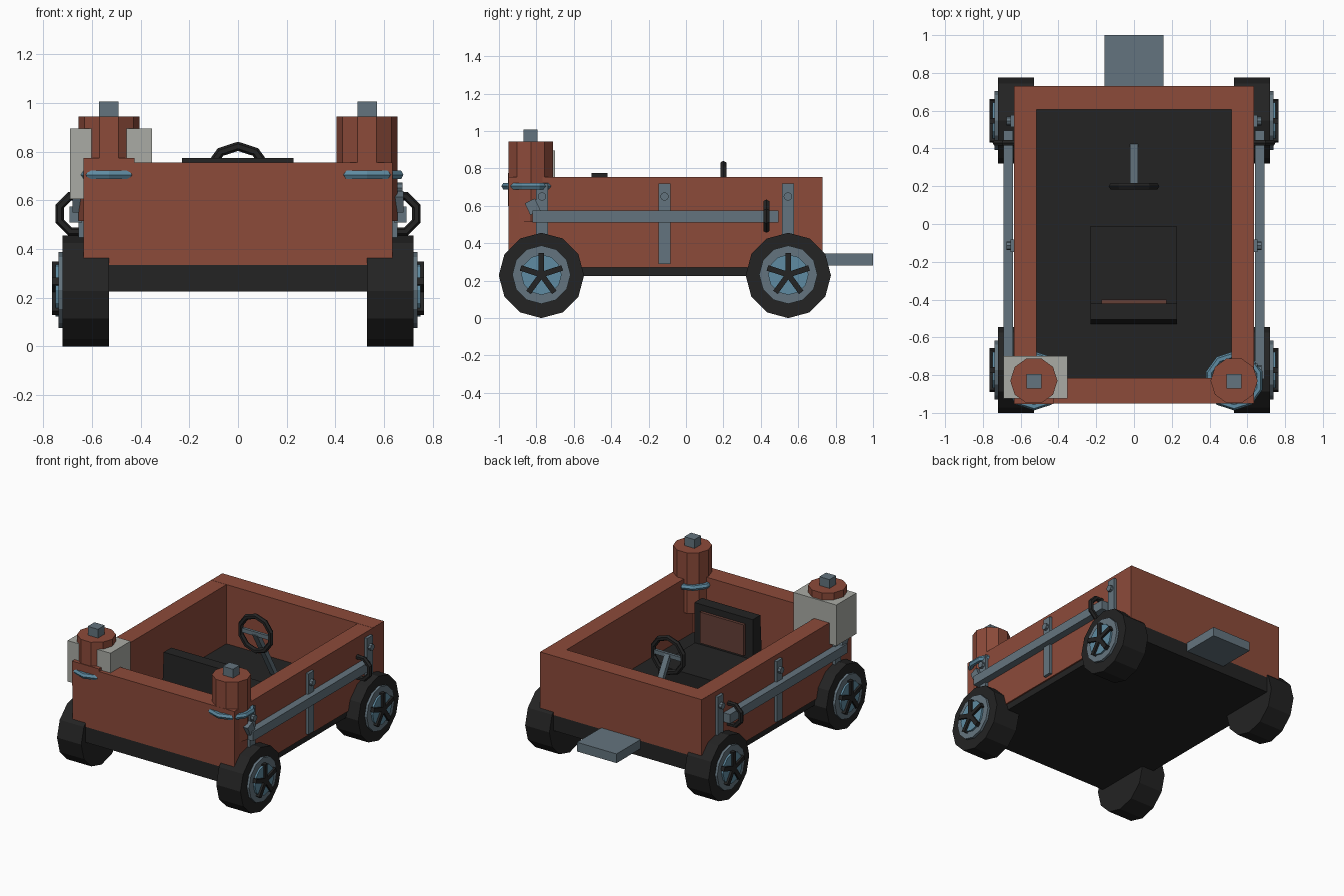
import bpy, bmesh, math
from mathutils import Matrix, Vector

if "Cube" in bpy.data.objects:
    bpy.data.objects.remove(bpy.data.objects["Cube"])


def material(name, rgb):
    m = bpy.data.materials.new(name)
    m.diffuse_color = (*rgb, 1)
    m.use_nodes = True
    m.node_tree.nodes["Principled BSDF"].inputs["Base Color"].default_value = m.diffuse_color
    return m


RED = material("brick red", (0.262, 0.069, 0.042))
BROWN = material("dark brown", (0.13, 0.05, 0.037))
STEEL = material("steel grey", (0.127, 0.175, 0.21))
BLUE = material("light blue", (0.114, 0.26, 0.36))
BLACK = material("black", (0.017, 0.017, 0.017))
CREAM = material("pale grey", (0.40, 0.41, 0.375))


def finish(name, bm, mat):
    bmesh.ops.recalc_face_normals(bm, faces=bm.faces)
    me = bpy.data.meshes.new(name)
    bm.to_mesh(me)
    bm.free()
    me.materials.append(mat)
    ob = bpy.data.objects.new(name, me)
    bpy.context.collection.objects.link(ob)
    return ob


def box(name, x, y, z, mat, rot=None):
    """Box from (min, max) ranges, optionally turned about its centre."""
    bm = bmesh.new()
    bmesh.ops.create_cube(bm, size=1)
    size = [r[1] - r[0] for r in (x, y, z)]
    mid = Vector([(r[0] + r[1]) / 2 for r in (x, y, z)])
    m = Matrix.Translation(mid) @ (rot or Matrix()) @ Matrix.Diagonal((*size, 1))
    bm.transform(m)
    return finish(name, bm, mat)


def cyl(name, centre, r, depth, sides, axis, mat, turn=0.0):
    bm = bmesh.new()
    bmesh.ops.create_cone(bm, cap_ends=True, segments=sides, radius1=r, radius2=r, depth=depth)
    m = Matrix.Rotation(turn, 4, 'Z')
    if axis == 'X':
        m = Matrix.Rotation(math.pi / 2, 4, 'Y') @ m
    bm.transform(Matrix.Translation(centre) @ m)
    return finish(name, bm, mat)


def ring(name, centre, major, minor, n, k, axis, mat):
    """Low-poly torus around the Z or Y axis."""
    bm = bmesh.new()
    rows = []
    for i in range(n):
        a = 2 * math.pi * (i + 0.5) / n
        row = []
        for j in range(k):
            b = 2 * math.pi * j / k
            r = major + minor * math.cos(b)
            row.append(bm.verts.new((r * math.cos(a), r * math.sin(a), minor * math.sin(b))))
        rows.append(row)
    for i in range(n):
        p, q = rows[i], rows[(i + 1) % n]
        for j in range(k):
            bm.faces.new((p[j], q[j], q[(j + 1) % k], p[(j + 1) % k]))
    m = Matrix.Rotation(math.pi / 2, 4, 'X') if axis == 'Y' else Matrix()
    bm.transform(Matrix.Translation(centre) @ m)
    return finish(name, bm, mat)


def span(s, a, b):
    """Mirror an x range to side s."""
    return (a, b) if s > 0 else (-b, -a)


# Chassis, floor and hitch plate
box("chassis", (-0.625, 0.625), (-0.95, 0.73), (0.225, 0.335), BLACK)
box("hitch_plate", (-0.155, 0.155), (0.70, 1.0), (0.28, 0.345), STEEL)

# Body walls
box("front_wall", (-0.634, 0.634), (-0.95, -0.815), (0.335, 0.755), RED)
box("back_wall", (-0.634, 0.634), (0.605, 0.73), (0.335, 0.755), RED)

for s, side in ((-1, "left"), (1, "right")):
    box(side + "_wall", span(s, 0.515, 0.635), (-0.948, 0.728), (0.27, 0.754), RED)

    # Corner post with cap and clamp ring
    post = (s * 0.53, -0.83, 0.73)
    cyl(side + "_post", post, 0.125, 0.43, 10, 'Z', RED, math.radians(18))
    box(side + "_post_cap", (s * 0.53 - 0.04, s * 0.53 + 0.04), (-0.87, -0.795), (0.94, 1.007), STEEL)
    ring(side + "_post_ring", (s * 0.53, -0.83, 0.705), 0.137, 0.02, 10, 6, 'Z', BLUE)

    # Straps with bolts, side rail and rail loop
    for y, z0 in ((-0.77, 0.30), (-0.115, 0.29), (0.545, 0.30)):
        box(side + "_strap", span(s, 0.62, 0.655), (y - 0.032, y + 0.032), (z0, 0.72), STEEL)
        cyl(side + "_strap_bolt", (s * 0.66, y, 0.65), 0.023, 0.03, 8, 'X', STEEL)
    box(side + "_rail", span(s, 0.64, 0.692), (-0.82, 0.495), (0.51, 0.575), STEEL)
    box(side + "_rail_end", span(s, 0.635, 0.68), (-0.85, -0.79), (0.56, 0.63), STEEL,
        Matrix.Rotation(math.radians(25), 4, 'X'))
    ring(side + "_rail_loop", (s * 0.66, 0.43, 0.545), 0.078, 0.018, 8, 6, 'Y', BLACK)

    # Wheels: tyre, rim, hub disc and five spokes
    for y, end in ((-0.773, "front"), (0.547, "back")):
        nm = end + "_" + side
        cyl(nm + "_tyre", (s * 0.625, y, 0.228), 0.228, 0.19, 12, 'X', BLACK)
        cyl(nm + "_rim", (s * 0.71, y, 0.232), 0.156, 0.055, 12, 'X', STEEL)
        cyl(nm + "_hub_disc", (s * 0.72, y, 0.232), 0.108, 0.06, 12, 'X', BLUE)
        for i in range(5):
            a = 2 * math.pi * i / 5
            cy, cz = y - 0.057 * math.sin(a), 0.232 + 0.057 * math.cos(a)
            box(nm + "_spoke", span(s, 0.73, 0.764), (cy - 0.015, cy + 0.015),
                (cz - 0.06, cz + 0.06), BLACK, Matrix.Rotation(a, 4, 'X'))

# Storage box around the left post, with a small backing plate
box("storage_box", (-0.69, -0.353), (-0.925, -0.70), (0.605, 0.895), CREAM)
box("post_backing", (-0.635, -0.425), (-0.953, -0.92), (0.60, 0.775), RED)

# Seat
box("seat_cushion", (-0.23, 0.225), (-0.45, -0.01), (0.33, 0.49), BLACK)
back = box("seat_back", (-0.23, 0.228), (-0.53, -0.42), (0.33, 0.775), BLACK)
for v in back.data.vertices:  # back face slopes in towards the top
    if v.co.z > 0.7 and v.co.y < -0.5:
        v.co.y = -0.505
box("seat_back_panel", (-0.172, 0.172), (-0.425, -0.40), (0.51, 0.73), BROWN)

# Steering wheel, crossbar and column
ring("steering_wheel", (0, 0.2, 0.70), 0.122, 0.019, 10, 6, 'Y', BLACK)
box("steering_crossbar", (-0.115, 0.115), (0.19, 0.21), (0.685, 0.715), STEEL)
top, foot = Vector((0, 0.2, 0.70)), Vector((0, 0.41, 0.33))
mid, length = (top + foot) / 2, (top - foot).length
box("steering_column", (-0.02, 0.02), (mid.y - 0.016, mid.y + 0.016),
    (mid.z - length / 2, mid.z + length / 2), STEEL,
    Matrix.Rotation(math.atan2(foot.y - top.y, top.z - foot.z), 4, 'X'))
